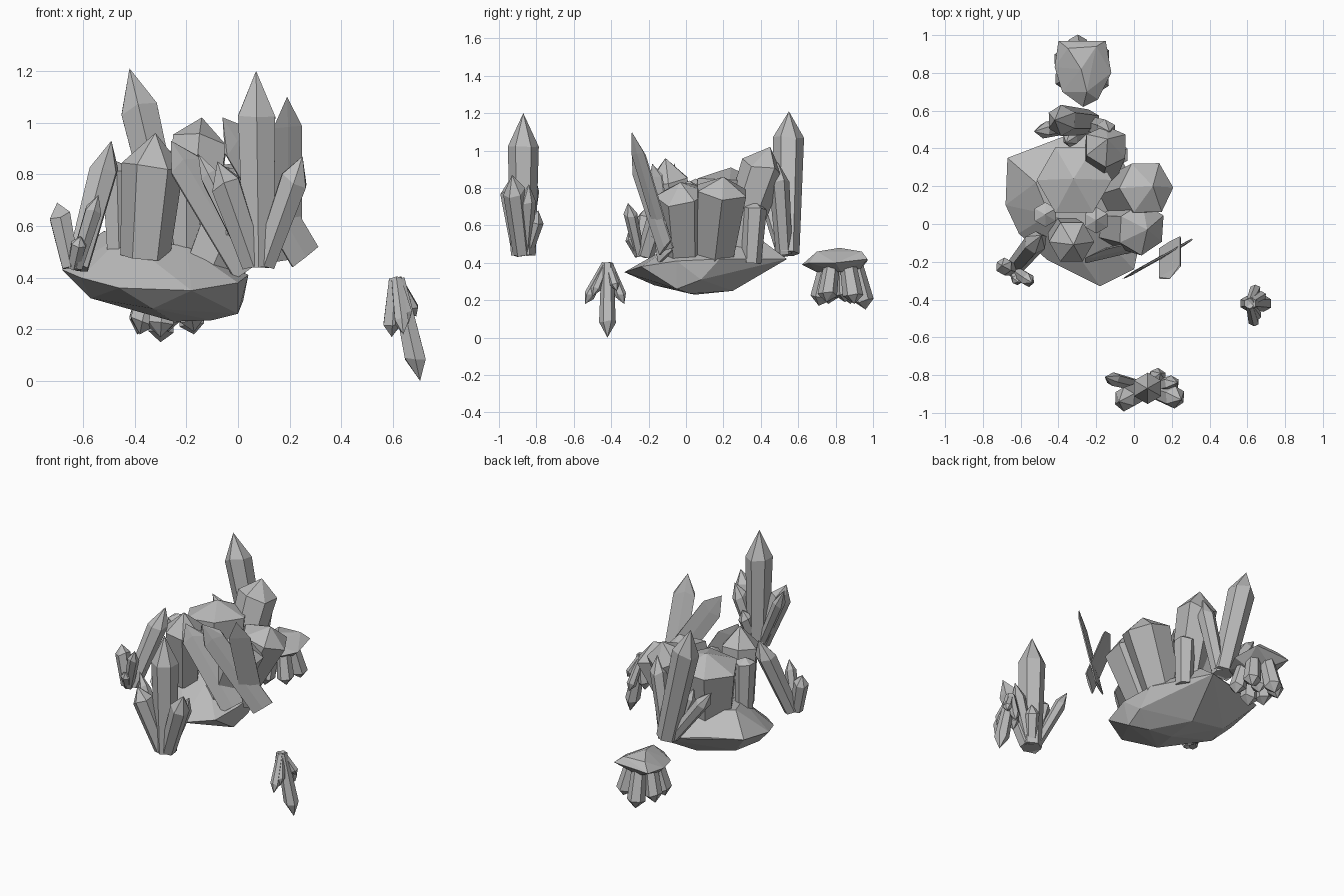
import bpy
import bmesh
import random
from mathutils import Matrix, Vector

default_cube = bpy.data.objects.get("Cube")
if default_cube:
    bpy.data.objects.remove(default_cube, do_unlink=True)

random.seed(4)

# One neutral grey stone colour
stone = bpy.data.materials.new("stone_grey")
stone.use_nodes = True
stone.diffuse_color = (0.5, 0.5, 0.5, 1)
stone.node_tree.nodes["Principled BSDF"].inputs["Base Color"].default_value = (0.5, 0.5, 0.5, 1)


def add_object(name, mesh_builder):
    """Turn a finished bmesh into a flat shaded stone object."""
    bmesh.ops.recalc_face_normals(mesh_builder, faces=mesh_builder.faces)
    mesh = bpy.data.meshes.new(name)
    mesh_builder.to_mesh(mesh)
    mesh_builder.free()
    mesh.materials.append(stone)
    obj = bpy.data.objects.new(name, mesh)
    bpy.context.collection.objects.link(obj)
    return obj


def crystal(name, base, tip, radius, shoulder=0.78, foot=0.8, flat=1.0,
            hint=(1, 0, 0), ragged=0.04):
    """Faceted prism from base to tip: narrow foot, wide shoulder, pointed end."""
    base, tip = Vector(base), Vector(tip)
    axis = tip - base
    length = axis.length
    z_dir = axis.normalized()
    y_dir = z_dir.cross(Vector(hint)).normalized()
    x_dir = y_dir.cross(z_dir)
    frame = Matrix((x_dir, y_dir, z_dir)).transposed().to_4x4()
    frame.translation = base

    bm = bmesh.new()
    bmesh.ops.create_cone(bm, cap_ends=True, segments=6, radius1=radius * foot,
                          radius2=radius, depth=length * shoulder)
    bmesh.ops.translate(bm, verts=bm.verts, vec=(0, 0, length * shoulder / 2))
    # Raise a point out of the upper cap and make the shoulder slightly uneven
    bm.faces.ensure_lookup_table()
    cap = max(bm.faces, key=lambda face: face.calc_center_median().z)
    rim = list(cap.verts)
    peak = bmesh.ops.poke(bm, faces=[cap])["verts"][0]
    peak.co.z = length
    for vert in rim:
        vert.co.z += random.uniform(-ragged, ragged) * length
    bmesh.ops.scale(bm, vec=(1, flat, 1), verts=bm.verts)
    bm.transform(frame)
    return add_object(name, bm)


def cluster(name, base, spires, spread=0.12, **style):
    """Crystals fanning out of one root: each entry is (tip, radius)."""
    base = Vector(base)
    for number, (tip, radius) in enumerate(spires, 1):
        outward = Vector(tip) - base
        outward.z = 0
        crystal(f"{name}_{number}", base + outward * spread, tip, radius, **style)


def boulder(name, points):
    """Faceted convex rock wrapped around a few points."""
    bm = bmesh.new()
    for point in points:
        bm.verts.new(point)
    hull = bmesh.ops.convex_hull(bm, input=bm.verts)
    loose = set(hull["geom_interior"]) | set(hull["geom_unused"])
    bmesh.ops.delete(bm, geom=[g for g in loose if isinstance(g, bmesh.types.BMVert)],
                     context="VERTS")
    return add_object(name, bm)


# Large floating rock: rim, underside, upper face
rim = [(-.67, .35, .47), (-.68, .1, .43), (-.61, -.05, .4), (-.46, -.19, .36),
       (-.18, -.33, .35), (0, -.24, .38), (.04, -.05, .41), (.02, .18, .42),
       (-.17, .54, .42), (-.46, .43, .46)]
underside = [(-.25, .05, .23), (-.1, .02, .235), (0, -.05, .26), (-.57, .05, .32),
             (-.52, .22, .31), (-.33, -.17, .28), (-.25, .25, .25), (.02, .08, .31)]
upper_face = [(-.52, .22, .58), (-.45, .05, .56), (-.2, -.03, .52), (-.2, .38, .54)]
boulder("floating_rock", rim + underside + upper_face)

# Thick crystals standing on the rock
turned = dict(hint=(0, 1, 0))
crystal("front_column", (-.36, -.05, .48), (-.32, -.11, .96), .12, shoulder=.77, **turned)
crystal("right_front_column", (-.11, -.01, .42), (.07, -.03, .83), .14, shoulder=.83)
crystal("right_column", (-.1, .15, .42), (.1, .2, .86), .15, shoulder=.83, foot=.75, **turned)
crystal("broad_column", (-.3, .2, .45), (-.32, .24, .91), .2, shoulder=.82, **turned)
crystal("rear_column", (-.19, .25, .45), (-.14, .45, 1.02), .12, shoulder=.82)
crystal("rear_short_column", (-.1, .35, .4), (-.09, .37, .73), .065, shoulder=.9)
crystal("left_short_column", (-.46, .05, .48), (-.47, .05, .85), .065, shoulder=.9)
crystal("middle_short_column", (-.2, .02, .48), (-.2, .02, .84), .07, shoulder=.88)

# Thin blades crossing at the front edge of the rock
blade = dict(flat=.1, shoulder=.82, foot=1.0, hint=(.85, .5, .1))
crystal("right_blade", (.19, -.1, .47), (.19, -.29, 1.1), .075, **blade)
crystal("middle_blade", (.26, -.11, .48), (-.06, -.29, 1.02), .08, **blade)
crystal("left_blade", (.04, -.11, .43), (-.26, -.18, .93), .085, **blade)

# Free standing group in front
crystal("front_spire", (.08, -.87, .44), (.07, -.87, 1.2), .083, shoulder=.77, ragged=.01)
cluster("front_shoot", (.08, -.87, .45), [
    ((-.155, -.81, .88), .037), ((-.08, -.94, .85), .065), ((.25, -.93, .87), .06),
    ((.23, -.84, .82), .045), ((.14, -.79, .68), .048)])

# Small group at the left rim of the rock
cluster("rim_shoot", (-.64, -.24, .44), [
    ((-.49, -.06, .93), .06), ((-.7, -.22, .69), .047), ((-.54, -.31, .72), .036),
    ((-.56, -.16, .58), .034), ((-.61, -.31, .56), .032)])

# Tall group behind the rock
crystal("rear_spire", (-.24, .54, .45), (-.42, .55, 1.21), .083, shoulder=.8, ragged=.02)
cluster("rear_shoot", (-.24, .53, .45), [
    ((-.13, .49, .94), .055), ((-.53, .49, .8), .044), ((-.36, .43, .76), .042)])

# Small rock at the back with crystals hanging below
boulder("back_cap_rock", [
    (-.28, .82, .48), (-.35, .93, .46), (-.2, .94, .46), (-.25, .7, .46), (-.4, .97, .41),
    (-.15, .97, .42), (-.12, .8, .4), (-.19, .66, .4), (-.27, .62, .39), (-.38, .7, .39),
    (-.42, .83, .4), (-.3, .92, .35), (-.18, .83, .35), (-.28, .7, .35), (-.38, .82, .36)])
cluster("hanging_crystal", (-.27, .82, .39), [
    ((-.3, .71, .17), .055), ((-.17, .75, .19), .052), ((-.38, .76, .18), .055),
    ((-.27, .85, .19), .05), ((-.3, .96, .15), .056), ((-.17, .9, .18), .055),
    ((-.39, .88, .18), .052)], spread=.58)

# Loose falling group at the right
cluster("falling_crystal", (.61, -.42, .395), [
    ((.705, -.42, 0), .045), ((.595, -.42, .17), .04), ((.64, -.54, .18), .03),
    ((.65, -.33, .18), .03), ((.69, -.37, .25), .028), ((.66, -.5, .22), .028)],
    foot=.7, spread=.08)
